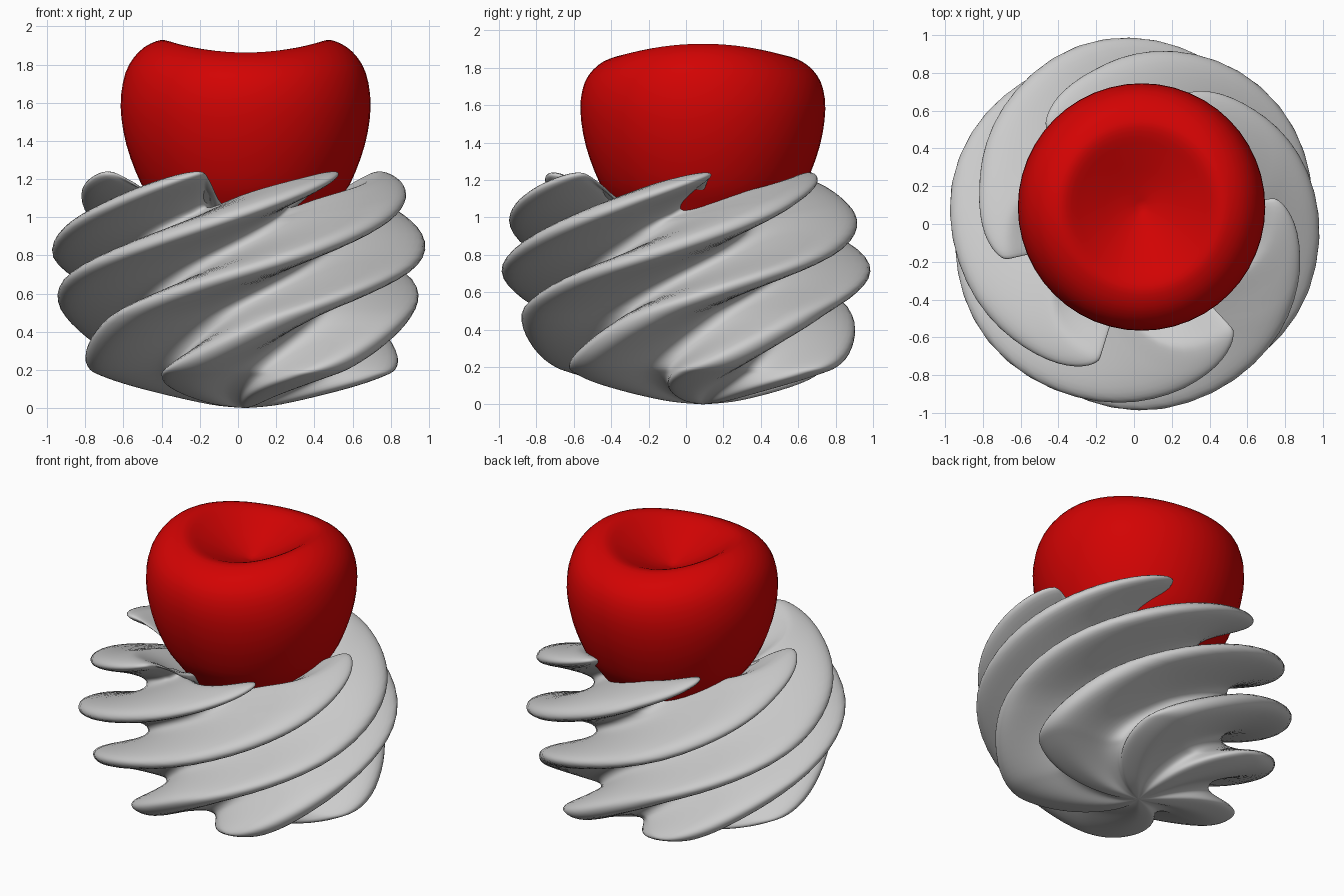
import bpy, bmesh
from math import sin, cos, tanh, pi, radians

if "Cube" in bpy.data.objects:
    bpy.data.objects.remove(bpy.data.objects["Cube"], do_unlink=True)


def material(name, rgb):
    mat = bpy.data.materials.new(name)
    mat.use_nodes = True
    mat.diffuse_color = (*rgb, 1)
    mat.node_tree.nodes["Principled BSDF"].inputs["Base Color"].default_value = (*rgb, 1)
    return mat


def smooth_profile(points, steps):
    """Catmull-Rom curve through (radius, height) points."""
    pts = [points[0]] + points + [points[-1]]
    out = []
    for a, b, c, d in zip(pts, pts[1:], pts[2:], pts[3:]):
        for i in range(steps):
            t = i / steps
            out.append(tuple(
                0.5 * (2 * q + (r - p) * t + (2 * p - 5 * q + 4 * r - s) * t * t
                       + (3 * q - p - 3 * r + s) * t ** 3)
                for p, q, r, s in zip(a, b, c, d)))
    return out + [points[-1]]


def loft(name, profile, segments, place, mat, angle):
    """Rings swept round the axis, closed by a pole at each end."""
    bm = bmesh.new()
    rings = [[bm.verts.new(place(r, z, 2 * pi * k / segments)) for k in range(segments)]
             for r, z in profile[1:-1]]
    for low, high in zip(rings, rings[1:]):
        for k in range(segments):
            n = (k + 1) % segments
            bm.faces.new((low[k], low[n], high[n], high[k]))
    bottom = bm.verts.new(place(*profile[0], 0))
    top = bm.verts.new(place(*profile[-1], 0))
    for k in range(segments):
        n = (k + 1) % segments
        bm.faces.new((bottom, rings[0][n], rings[0][k]))
        bm.faces.new((top, rings[-1][k], rings[-1][n]))
    mesh = bpy.data.meshes.new(name)
    bm.to_mesh(mesh)
    bm.free()
    mesh.materials.append(mat)
    obj = bpy.data.objects.new(name, mesh)
    bpy.context.collection.objects.link(obj)
    bpy.ops.object.select_all(action="DESELECT")
    obj.select_set(True)
    bpy.context.view_layer.objects.active = obj
    bpy.ops.object.shade_smooth_by_angle(angle=radians(angle))
    return obj


# Whipped cream: six deep lobes twisted as they rise, each ending in a raised tip
LOBES, TWIST, VALLEY = 6, radians(190), 0.585
TOP, TOP_RADIUS = 1.24, 0.72


def cream_point(r, z, t):
    wave = 0.5 + 0.5 * tanh(1.4 * cos(LOBES * t)) / tanh(1.4)
    radius = r * (VALLEY + (1 - VALLEY) * wave)
    # the hollow top keeps the twist of the rim; valleys sink below the tips
    level = TOP if z > 0.9 and r < TOP_RADIUS else z
    fade = min(1, max(0, (level - 0.9) / 0.3))
    drop = 0.19 * fade * (0.5 - 0.5 * cos(LOBES * (t - 0.02)))
    # the axis leans slightly, and the twist eases off at both ends
    low = max(0, 1 - z / 0.5)
    high = min(1, max(0, (level - 0.8) / 0.3))
    a = t + TWIST * (level - drop - 0.86) + 0.35 * low - 0.05 * high
    return (0.04 * low + 0.03 * high + radius * cos(a),
            0.09 * low - 0.025 * high + radius * sin(a), z - drop)


cream_profile = [(0, 0), (0.2, 0.02), (0.5, 0.09), (0.72, 0.16), (0.82, 0.22),
                 (0.88, 0.37), (0.945, 0.56), (0.99, 0.75), (0.95, 0.95),
                 (0.88, 1.1), (0.81, 1.2), (TOP_RADIUS, TOP), (0.6, 1.19),
                 (0.4, 1.08), (0, 1.0)]
loft("whipped_cream", smooth_profile(cream_profile, 5), LOBES * 32, cream_point,
     material("cream_white", (0.6, 0.6, 0.6)), 75)


# Cherry: lathed fruit with a conical dimple and a saddle-shaped rim
def cherry_point(r, z, t):
    lift = 0.033 * cos(2 * t) * max(0, (z - 1.6) / 0.3) * min(1, r / 0.4)
    return (0.04 + r * cos(t), 0.09 + r * sin(t), z + lift)


fruit = [(0, 0.72), (0.2, 0.78), (0.36, 0.92), (0.47, 1.06), (0.55, 1.18),
         (0.625, 1.38), (0.655, 1.58), (0.63, 1.74), (0.56, 1.84), (0.47, 1.89),
         (0.4, 1.89), (0.3, 1.84), (0.14, 1.76), (0, 1.71)]
loft("cherry", smooth_profile(fruit, 3), 48, cherry_point,
     material("cherry_red", (0.65, 0.001, 0.001)), 60)
